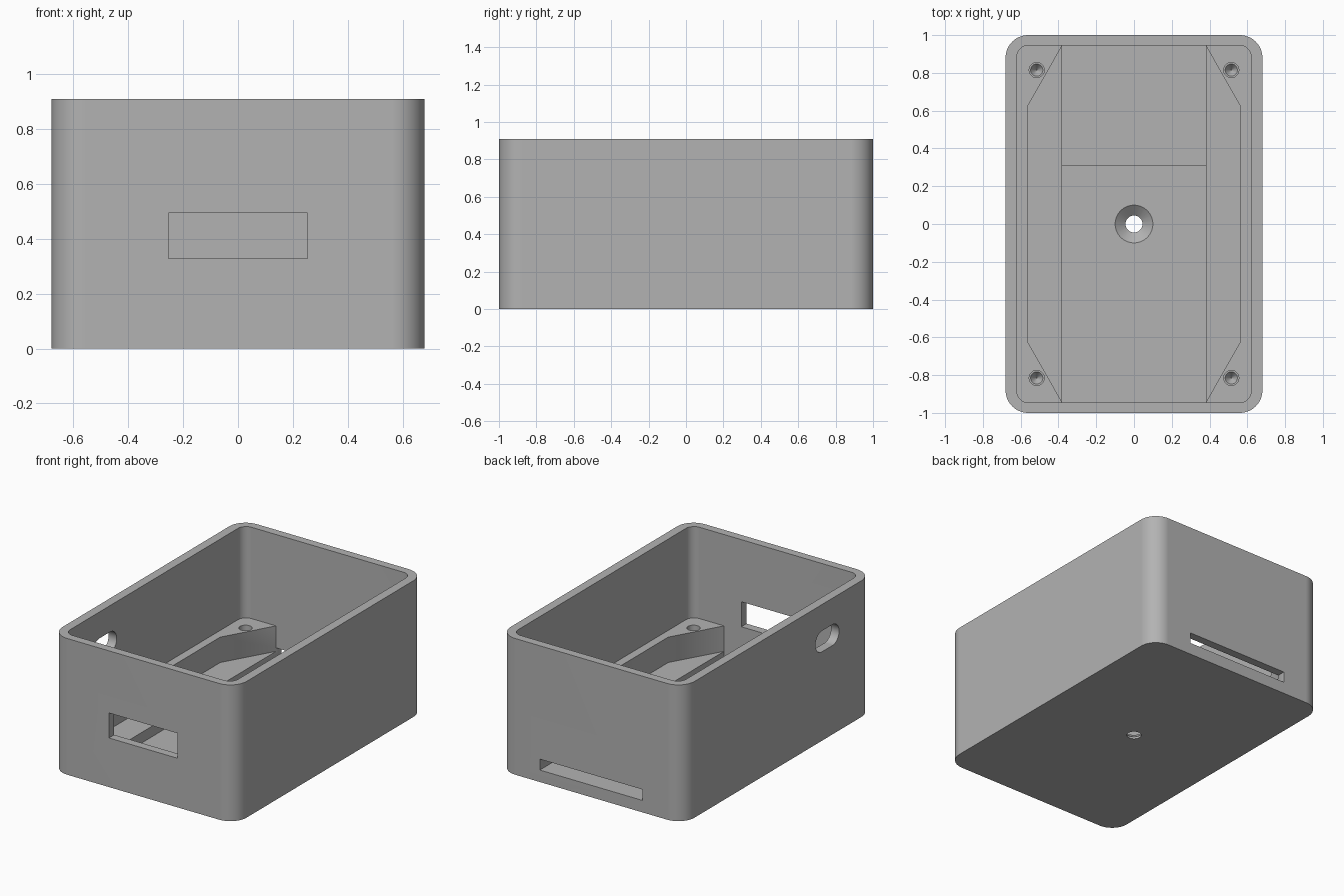
import bpy, bmesh
from math import radians, cos, sin, pi
from mathutils import Matrix

cube = bpy.data.objects.get("Cube")
if cube:
    bpy.data.objects.remove(cube, do_unlink=True)

WALL_X, WALL_Y, HEIGHT = 0.68, 1.0, 0.91
IN_X, IN_Y = 0.62, 0.945
FLOOR, SHELF, LEDGE = 0.06, 0.13, 0.30
CHANNEL = 0.38

grey = bpy.data.materials.new("plain_grey")
grey.use_nodes = True
grey.diffuse_color = (0.45, 0.45, 0.45, 1)
grey.node_tree.nodes["Principled BSDF"].inputs["Base Color"].default_value = (0.45, 0.45, 0.45, 1)


def make(name, bm):
    bmesh.ops.recalc_face_normals(bm, faces=bm.faces)
    mesh = bpy.data.meshes.new(name)
    bm.to_mesh(mesh)
    bm.free()
    mesh.materials.append(grey)
    obj = bpy.data.objects.new(name, mesh)
    bpy.context.collection.objects.link(obj)
    return obj


def prism(name, points, low, high, along_x=False):
    """Extrude an outline along z, or a (y, z) outline along x."""
    bm = bmesh.new()
    at = (lambda p, h: (h, *p)) if along_x else (lambda p, h: (*p, h))
    face = bm.faces.new([bm.verts.new(at(p, low)) for p in points])
    up = bmesh.ops.extrude_face_region(bm, geom=[face])["geom"]
    shift = (high - low, 0, 0) if along_x else (0, 0, high - low)
    bmesh.ops.translate(bm, vec=shift, verts=[v for v in up if isinstance(v, bmesh.types.BMVert)])
    return make(name, bm)


def rounded(hx, hy, r, steps=12):
    """Rounded rectangle outline."""
    pts = []
    for i, (sx, sy) in enumerate([(1, 1), (-1, 1), (-1, -1), (1, -1)]):
        for k in range(steps + 1):
            a = (i + k / steps) * pi / 2
            pts.append((sx * (hx - r) + r * cos(a), sy * (hy - r) + r * sin(a)))
    return pts


def box(name, x0, x1, y0, y1, z0, z1):
    return prism(name, [(x0, y0), (x1, y0), (x1, y1), (x0, y1)], z0, z1)


def cone(name, x, y, z0, z1, r0, r1):
    bm = bmesh.new()
    bmesh.ops.create_cone(bm, cap_ends=True, segments=40, radius1=r0, radius2=r1, depth=z1 - z0,
                          matrix=Matrix.Translation((x, y, (z0 + z1) / 2)))
    return make(name, bm)


# Solid block that everything is cut from
case = prism("enclosure_base", rounded(WALL_X, WALL_Y, 0.12), 0, HEIGHT)

# Main cavity, then the lower well that leaves ledges and corner posts
cutters = [prism("cavity", rounded(IN_X, IN_Y, 0.06), LEDGE, HEIGHT + 0.2)]
half = [(CHANNEL, -IN_Y), (0.565, -0.62), (0.565, 0.62), (CHANNEL, IN_Y)]
cutters.append(prism("well", half + [(-x, -y) for x, y in half], SHELF, LEDGE + 0.1))

# Floor channel and the back slot running into it
cutters.append(box("floor_channel", -CHANNEL, CHANNEL, -IN_Y, 0.307, FLOOR, LEDGE - 0.1))
cutters.append(box("back_slot", -CHANNEL, CHANNEL, 0.25, 1.2, 0.08, 0.153))

# Front window
cutters.append(box("front_window", -0.253, 0.253, -1.2, -0.8, 0.328, 0.495))

# Oval cable hole in the -x wall
oval = [(-0.52 + (0.055 if cos(a) > 0 else -0.055) + 0.07 * cos(a), 0.664 + 0.07 * sin(a))
        for a in [(i + 0.5) * pi / 20 for i in range(40)]]
cutters.append(prism("cable_hole", oval, -0.8, -0.5, along_x=True))

# Countersunk centre hole
cutters.append(cone("centre_hole", 0, 0, -0.1, 0.2, 0.045, 0.045))
cutters.append(cone("countersink", 0, 0, 0.01, FLOOR + 0.01, 0.04, 0.112))

# Blind screw holes in the corner posts
for sx in (-1, 1):
    for sy in (-1, 1):
        x, y = sx * 0.515, sy * 0.815
        cutters.append(cone("screw_hole", x, y, 0.18, LEDGE + 0.05, 0.04, 0.04))
        cutters.append(cone("screw_hole_tip", x, y, 0.14, 0.19, 0.002, 0.04))

bpy.ops.object.select_all(action='DESELECT')
case.select_set(True)
bpy.context.view_layer.objects.active = case
for cutter in cutters:
    cutter.hide_render = True
    mod = case.modifiers.new("cut", 'BOOLEAN')
    mod.operation, mod.solver, mod.object = 'DIFFERENCE', 'EXACT', cutter
    bpy.ops.object.modifier_apply(modifier=mod.name)
    bpy.data.objects.remove(cutter, do_unlink=True)

# Smooth round corners, keep flat walls flat
bpy.ops.object.shade_smooth_by_angle(angle=radians(30))
weighted = case.modifiers.new("flat_walls", 'WEIGHTED_NORMAL')
weighted.keep_sharp = True
